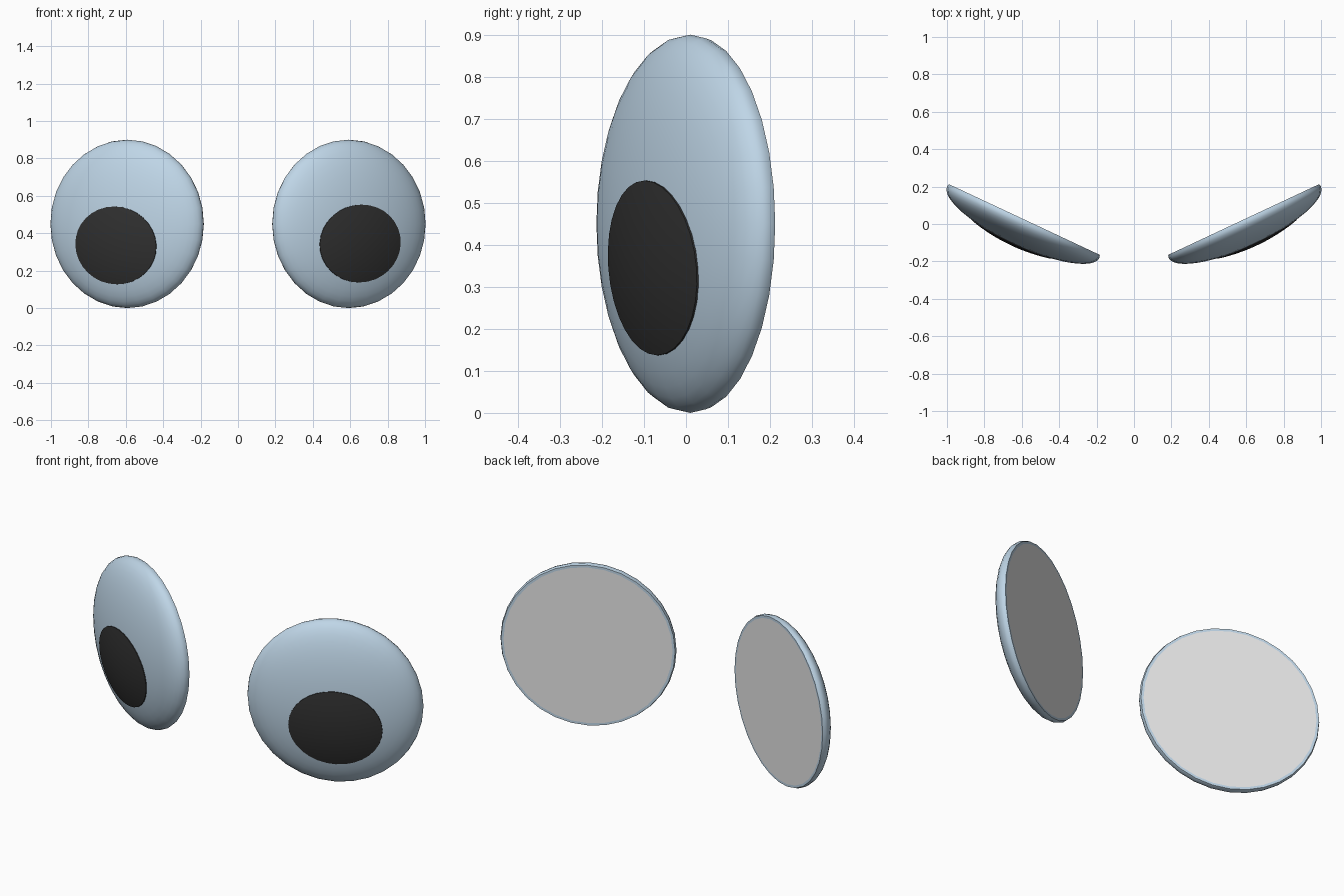
import bpy, bmesh, math
from mathutils import Matrix, Vector

cube = bpy.data.objects.get("Cube")
if cube:
    bpy.data.objects.remove(cube, do_unlink=True)


def material(name, rgb):
    m = bpy.data.materials.new(name)
    m.use_nodes = True
    m.diffuse_color = (*rgb, 1)
    m.node_tree.nodes["Principled BSDF"].inputs["Base Color"].default_value = (*rgb, 1)
    return m


BLUE = material("pale blue", (0.52, 0.67, 0.80))
BLACK = material("pupil black", (0.03, 0.03, 0.03))
GREY = material("back grey", (0.8, 0.8, 0.8))

R, H = 0.45, 0.128        # dome radius and depth
BACK = 0.015              # back plane behind the widest ring
SEG = 32
TILT = math.radians(25.1)


def depth(u, v):
    return H * math.sqrt(max(0.0, 1 - (u * u + v * v) / (R * R)))


def lathe(bm, rings, seg):
    """Skin a list of rings, each a function of angle; the first is a pole."""
    pole = bm.verts.new(rings[0](0))
    loops = [[bm.verts.new(f(2 * math.pi * i / seg)) for i in range(seg)] for f in rings[1:]]
    for i in range(seg):
        j = (i + 1) % seg
        bm.faces.new((pole, loops[0][i], loops[0][j]))
        for a, b in zip(loops, loops[1:]):
            bm.faces.new((a[i], b[i], b[j], a[j]))
    return loops[-1]


def finish(bm, name, mats, side):
    # local x runs along the disc, local -y is the dome axis
    bmesh.ops.transform(bm, verts=bm.verts, matrix=Matrix.Translation((0.592, 0.01, 0.45))
                        @ Matrix.Rotation(TILT, 4, 'Z'))
    if side < 0:
        bmesh.ops.transform(bm, verts=bm.verts, matrix=Matrix.Scale(-1, 4, (1, 0, 0)))
    bmesh.ops.recalc_face_normals(bm, faces=bm.faces)
    me = bpy.data.meshes.new(name)
    bm.to_mesh(me)
    bm.free()
    for m in mats:
        me.materials.append(m)
    ob = bpy.data.objects.new(name, me)
    bpy.context.collection.objects.link(ob)
    bpy.ops.object.select_all(action='DESELECT')
    ob.select_set(True)
    bpy.context.view_layer.objects.active = ob
    bpy.ops.object.shade_smooth_by_angle(angle=math.radians(40))


def circle(r, y):
    return lambda a: Vector((r * math.cos(a), y, r * math.sin(a)))


def make_eye(label, side, pupil_z):
    # Flattened dome with a narrow rim and a flat back disc
    bm = bmesh.new()
    n = 12
    rings = [circle(R * math.sin(t), -H * math.cos(t))
             for t in (math.pi / 2 * k / n for k in range(n + 1))]
    rings += [circle(0.445, BACK), circle(0.432, BACK)]
    bm.faces.new(lathe(bm, rings, SEG)).material_index = 1
    finish(bm, label + "_eye", (BLUE, GREY), side)

    # Oval pupil hugging the dome, swelling slightly in the middle
    def oval(k):
        def point(a):
            u = 0.018 + 0.24 * k * math.cos(a)
            v = pupil_z + 0.208 * k * math.sin(a)
            lift = -0.004 if k > 1 else 0.004 + 0.01 * (1 - k * k)
            return Vector((u, -depth(u, v) - lift, v))
        return point

    bm = bmesh.new()
    edge = lathe(bm, [oval(k) for k in (0, 0.2, 0.4, 0.6, 0.8, 0.92, 1, 1.001)], SEG)
    bm.faces.new(edge)
    finish(bm, label + "_pupil", (BLACK,), side)


make_eye("left", 1, -0.105)
make_eye("right", -1, -0.115)
